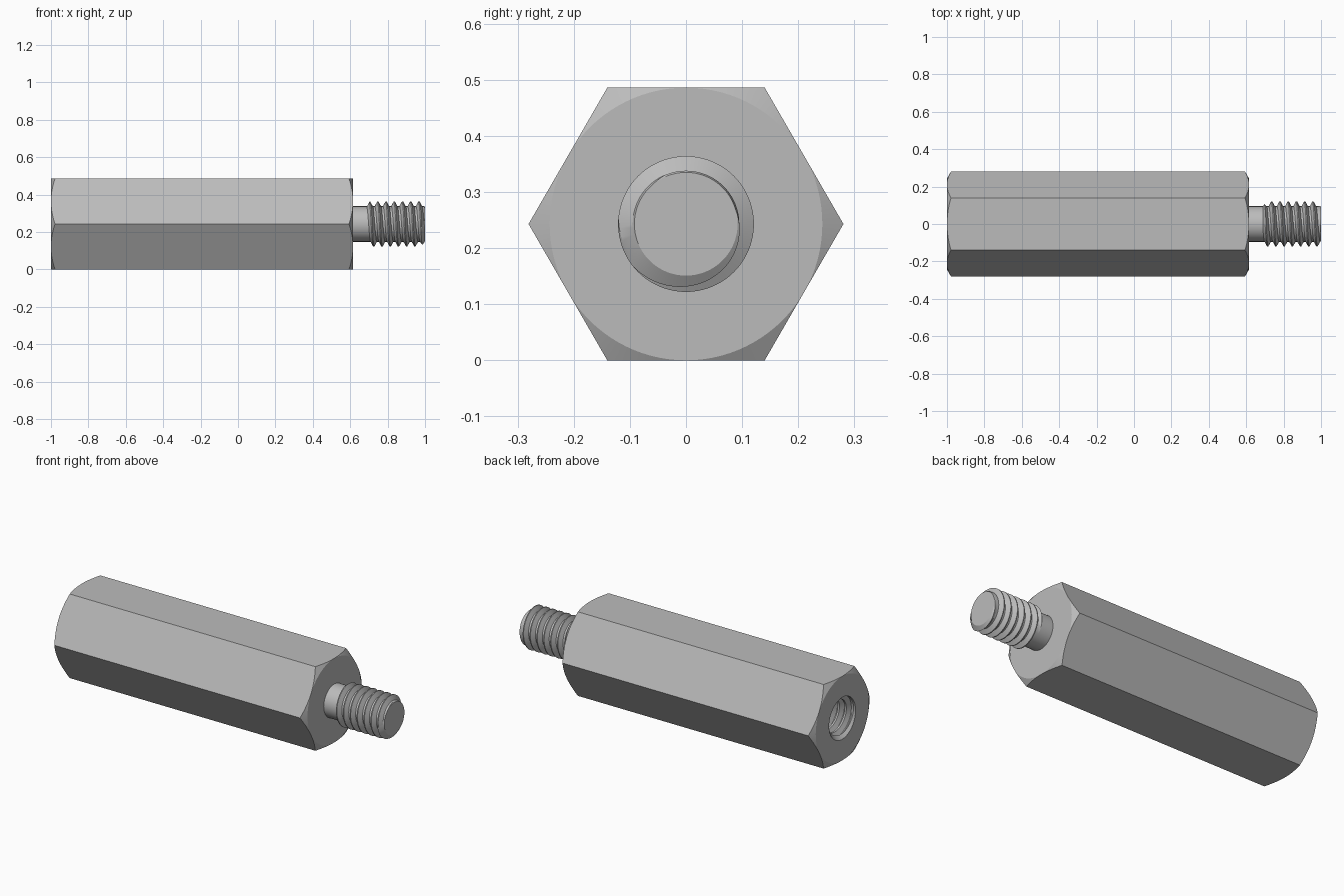
import bpy, bmesh, math

SEG = 96            # columns around the axis
MID_Z = 0.243       # height of the axis, also the hexagon's apothem
PITCH = 0.044
ROOT, CREST = 0.095, 0.121
BODY_START, BODY_END = -1.0, 0.615

if "Cube" in bpy.data.objects:
    bpy.data.objects.remove(bpy.data.objects["Cube"])

steel = bpy.data.materials.new("grey steel")
steel.use_nodes = True
grey = (0.5, 0.5, 0.5, 1)
steel.diffuse_color = grey
steel.node_tree.nodes["Principled BSDF"].inputs["Base Color"].default_value = grey


def loft(name, column, flip=False):
    """Sweep the (x, radius) points of column(angle) around the x axis."""
    bm = bmesh.new()
    columns = []
    for i in range(SEG + 1):
        a = math.tau * i / SEG
        columns.append([bm.verts.new((x, r * math.cos(a), MID_Z + r * math.sin(a)))
                        for x, r in column(a)])
    for c, d in zip(columns, columns[1:]):
        for j in range(len(c) - 1):
            quad = (c[j], d[j], d[j + 1], c[j + 1])
            bm.faces.new(quad if flip else quad[::-1])
    bmesh.ops.remove_doubles(bm, verts=bm.verts, dist=0.00002)
    mesh = bpy.data.meshes.new(name)
    bm.to_mesh(mesh)
    bm.free()
    mesh.materials.append(steel)
    obj = bpy.data.objects.new(name, mesh)
    bpy.context.collection.objects.link(obj)
    bpy.ops.object.select_all(action='DESELECT')
    obj.select_set(True)
    bpy.context.view_layer.objects.active = obj
    bpy.ops.object.shade_smooth_by_angle(angle=math.radians(24))
    return obj


def thread(a, start, end, limit):
    """Right-handed helical thread points for one column, trimmed to start..end."""
    points = []
    for turn in range(-2, math.ceil((end - start) / PITCH) + 2):
        for phase, r in ((0, CREST), (1 / 8, CREST), (7 / 16, ROOT), (11 / 16, ROOT)):
            x = start + PITCH * (turn + phase + a / math.tau)
            x = min(max(x, start), end)
            points.append((x, limit(x, r)))
    return points


# Hexagonal body with conical chamfers at both ends
def body_column(a):
    corner = MID_Z / math.cos(a % (math.pi / 3) - math.pi / 6)
    cut = (corner - MID_Z) * math.tan(math.pi / 6)
    return [(BODY_START, CREST), (BODY_START, MID_Z), (BODY_START + cut, corner),
            (BODY_END - cut, corner), (BODY_END, MID_Z), (BODY_END, ROOT)]


# Plain neck, external thread and chamfered tip
def stud_column(a):
    def limit(x, r):
        return min(r, ROOT + 2 * (x - 0.69), 0.092 + 1.5 * (1 - x))
    return [(BODY_END, ROOT), *thread(a, 0.69, 1.0, limit), (1.0, 0)]


# Internal thread with countersunk mouth and flat bottom
def hole_column(a):
    def limit(x, r):
        return max(r, CREST - (x - BODY_START))
    bottom = -0.4
    return [*thread(a, BODY_START, bottom, limit), (bottom, 0)]


loft("hex_body", body_column)
loft("threaded_stud", stud_column)
loft("threaded_hole", hole_column)
